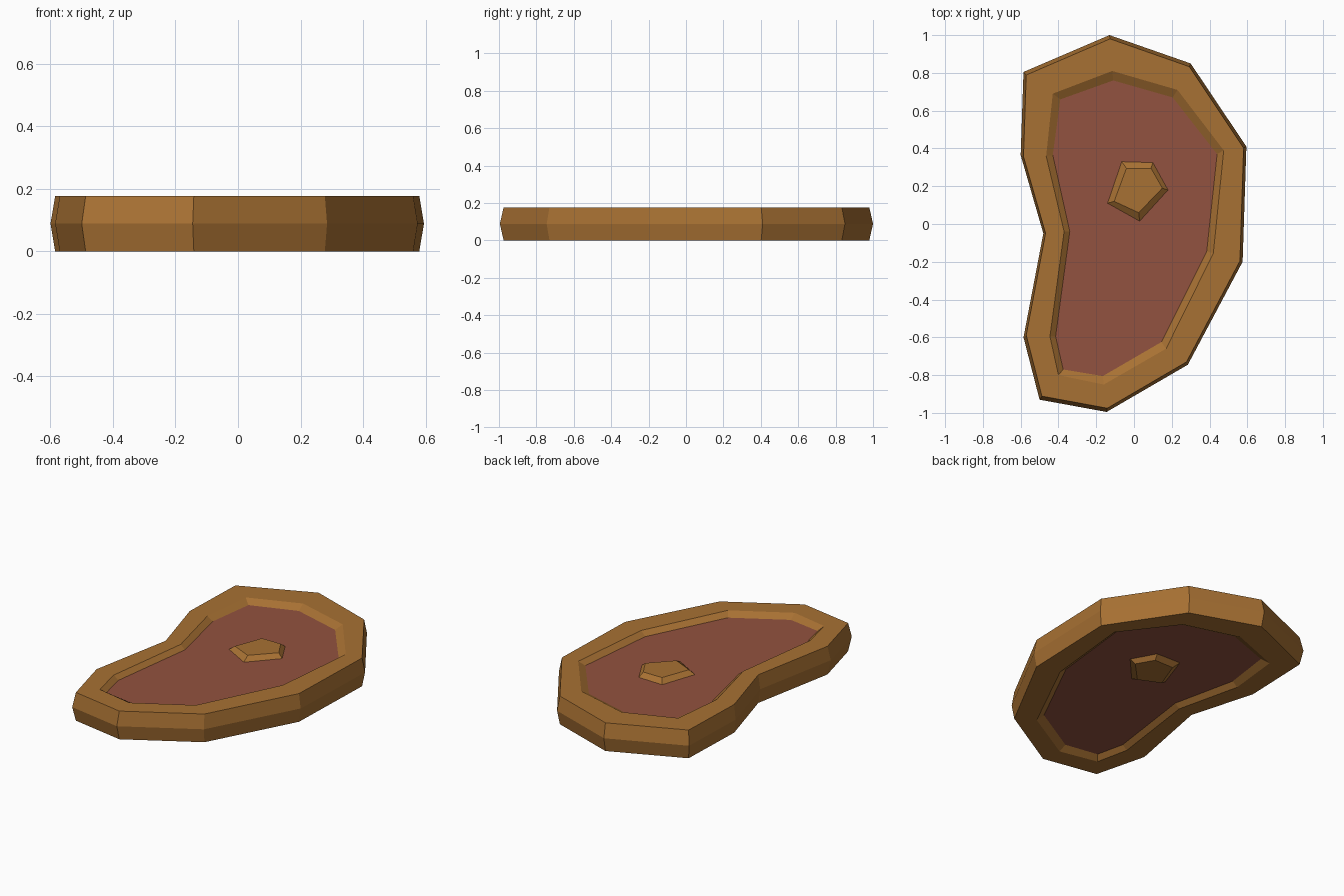
import bpy, bmesh

if "Cube" in bpy.data.objects:
    bpy.data.objects.remove(bpy.data.objects["Cube"])

H = 0.177      # overall thickness
DIP = 0.026    # how far the meat sits below the rim

OUTLINE = [(-0.13, 1.0), (0.30, 0.85), (0.595, 0.41), (0.575, -0.20), (0.285, -0.745),
           (-0.145, -0.995), (-0.50, -0.93), (-0.585, -0.60), (-0.48, -0.05),
           (-0.60, 0.365), (-0.585, 0.805)]
LIP = [(-0.115, 0.81), (0.23, 0.71), (0.475, 0.39), (0.42, -0.155), (0.17, -0.66),
       (-0.16, -0.85), (-0.40, -0.80), (-0.445, -0.595), (-0.37, -0.04),
       (-0.465, 0.36), (-0.43, 0.69)]
MEAT = [(-0.11, 0.76), (0.205, 0.67), (0.44, 0.37), (0.385, -0.145), (0.145, -0.625),
        (-0.165, -0.805), (-0.375, -0.77), (-0.415, -0.595), (-0.34, -0.04),
        (-0.43, 0.365), (-0.39, 0.66)]
BONE = [(-0.065, 0.33), (0.10, 0.325), (0.18, 0.18), (0.03, 0.015), (-0.14, 0.11)]
BONE_TOP = [(-0.04, 0.295), (0.09, 0.295), (0.15, 0.19), (0.025, 0.06), (-0.105, 0.12)]


def material(name, rgb):
    m = bpy.data.materials.new(name)
    m.diffuse_color = (*rgb, 1)
    m.use_nodes = True
    m.node_tree.nodes["Principled BSDF"].inputs["Base Color"].default_value = m.diffuse_color
    return m


def loft(name, rings, mat, closed):
    """Bridge (points, z) rings; either join last to first or cap both ends."""
    bm = bmesh.new()
    loops = [[bm.verts.new((x, y, z)) for x, y in pts] for pts, z in rings]
    pairs = list(zip(loops, loops[1:]))
    if closed:
        pairs.append((loops[-1], loops[0]))
    else:
        bm.faces.new(loops[0])
        bm.faces.new(loops[-1])
    n = len(loops[0])
    for a, b in pairs:
        for i in range(n):
            j = (i + 1) % n
            bm.faces.new((a[i], a[j], b[j], b[i]))
    bmesh.ops.recalc_face_normals(bm, faces=bm.faces)
    me = bpy.data.meshes.new(name)
    bm.to_mesh(me)
    bm.free()
    me.materials.append(mat)
    ob = bpy.data.objects.new(name, me)
    bpy.context.collection.objects.link(ob)
    return ob


brown = material("fat_brown", (0.39, 0.165, 0.033))
red = material("meat_red", (0.29, 0.085, 0.05))
edge = [(x * 0.975, y * 0.98) for x, y in OUTLINE]

# fat rim: bevelled outer wall, flat ring, slope down to the meat on both sides
loft("fat_rim", [(MEAT, H - DIP), (LIP, H), (edge, H), (OUTLINE, H / 2),
                 (edge, 0), (LIP, 0), (MEAT, DIP)], brown, True)

# recessed meat slab
loft("meat", [(MEAT, DIP), (MEAT, H - DIP)], red, False)

# bone stub tapering out of both faces of the meat
loft("bone", [(BONE_TOP, 0.001), (BONE, DIP), (BONE, H - DIP), (BONE_TOP, H - 0.001)],
     brown, False)
